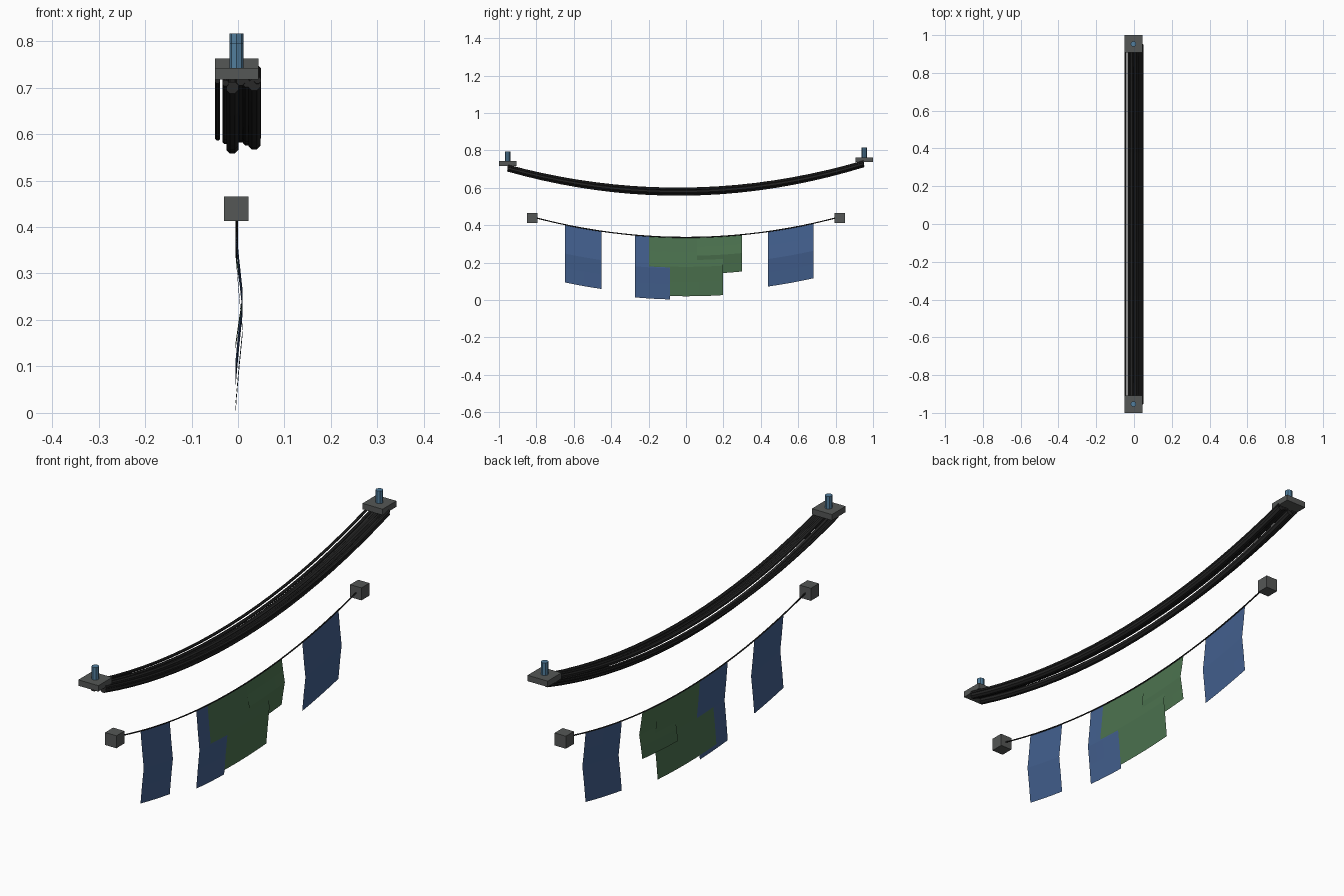
import bpy, bmesh, math
from mathutils import Vector

if "Cube" in bpy.data.objects:
    bpy.data.objects.remove(bpy.data.objects["Cube"])


def material(name, rgb):
    m = bpy.data.materials.new(name)
    m.diffuse_color = (*rgb, 1)
    m.use_nodes = True
    m.node_tree.nodes["Principled BSDF"].inputs["Base Color"].default_value = m.diffuse_color
    return m


BLACK = material("cable black", (0.018, 0.018, 0.018))
GREY = material("metal grey", (0.09, 0.095, 0.093))
STEEL = material("steel blue", (0.085, 0.21, 0.34))
BLUE = material("cloth blue", (0.055, 0.115, 0.27))
GREEN = material("cloth green", (0.072, 0.17, 0.078))
CX = -0.003


def finish(name, bm, mat):
    me = bpy.data.meshes.new(name)
    bm.to_mesh(me)
    bm.free()
    me.materials.append(mat)
    ob = bpy.data.objects.new(name, me)
    bpy.context.collection.objects.link(ob)
    return ob


def box(name, lo, hi, mat):
    bm = bmesh.new()
    bmesh.ops.create_cube(bm, size=1)
    for v in bm.verts:
        v.co = Vector([(l + h) / 2 + c * (h - l) for l, h, c in zip(lo, hi, v.co)])
    finish(name, bm, mat)


def rod(name, y, z0, z1):
    bm = bmesh.new()
    bmesh.ops.create_cone(bm, cap_ends=True, segments=8, radius1=0.015,
                          radius2=0.015, depth=z1 - z0)
    bmesh.ops.translate(bm, verts=bm.verts, vec=(CX, y, (z0 + z1) / 2))
    finish(name, bm, STEEL)


def sag(t, z0, z1, drop):
    return z0 + (z1 - z0) * t - 4 * drop * t * (1 - t)


def tube(name, x, y0, y1, z0, z1, drop, radius, sides=8, steps=20):
    """Round strand hanging along y."""
    bm = bmesh.new()
    rings = []
    for i in range(steps + 1):
        t = i / steps
        y, z = y0 + (y1 - y0) * t, sag(t, z0, z1, drop)
        slope = ((z1 - z0) - 4 * drop * (1 - 2 * t)) / (y1 - y0)
        up = Vector((0, -slope, 1)).normalized()
        ring = []
        for k in range(sides):
            a = 2 * math.pi * (k + 0.5) / sides
            ring.append(bm.verts.new(Vector((x, y, z)) + radius *
                                     (math.cos(a) * Vector((1, 0, 0)) + math.sin(a) * up)))
        rings.append(ring)
    for a, b in zip(rings, rings[1:]):
        for k in range(sides):
            j = (k + 1) % sides
            bm.faces.new((a[k], a[j], b[j], b[k]))
    bm.faces.new(rings[0])
    bm.faces.new(rings[-1])
    bmesh.ops.recalc_face_normals(bm, faces=bm.faces)
    finish(name, bm, BLACK)


# Upper anchors: plate and bolt at each end
for side, s, z in (("front", -1, 0.717), ("back", 1, 0.738)):
    ys = sorted((s, s * 0.907))
    box(side + "_plate", (-0.05, ys[0], z), (0.044, ys[1], z + 0.025), GREY)
    rod(side + "_bolt", s * 0.953, z + 0.02, z + 0.078)

# Cable bundle: x, radius, height of the strand centre at mid span
strands = [(-0.044, 0.006, 0.592), (-0.027, 0.007, 0.585), (-0.012, 0.014, 0.571),
           (0.006, 0.010, 0.591), (0.019, 0.009, 0.584), (0.035, 0.014, 0.580),
           (0.042, 0.008, 0.594)]
for i, (x, r, zm) in enumerate(strands):
    z0 = 0.709 + (zm - 0.584) * 0.7
    z1 = z0 + 0.023
    tube(f"cable_{i + 1}", x, -0.953, 0.95, z0, z1, (z0 + z1) / 2 - zm, r)

# Clothesline with end blocks
LINE_Z, LINE_DROP, LINE_Y = 0.444, 0.109, 0.82
tube("clothesline", CX, -LINE_Y, LINE_Y, LINE_Z, LINE_Z, LINE_DROP, 0.003, 6, 24)
for side, s in (("front", -1), ("back", 1)):
    box(side + "_block", (-0.03, s * 0.822 - 0.027, 0.413),
        (0.023, s * 0.822 + 0.027, 0.466), GREY)


def cloth(name, y0, y1, height, mat, cols=4):
    """Hanging sheet with one soft fold across its middle."""
    bm = bmesh.new()
    rows = [(0, -0.005), (0.25, 0.002), (0.5, 0.010), (0.75, 0.002), (1, -0.005)]
    grid = []
    for f, x in rows:
        row = []
        for i in range(cols + 1):
            y = y0 + (y1 - y0) * i / cols
            top = sag((y + LINE_Y) / (2 * LINE_Y), LINE_Z, LINE_Z, LINE_DROP)
            row.append(bm.verts.new((x, y, top - f * height)))
        grid.append(row)
    for a, b in zip(grid, grid[1:]):
        for i in range(cols):
            bm.faces.new((a[i], b[i], b[i + 1], a[i + 1]))
    finish(name, bm, mat)


# Hanging cloths
cloth("front_cloth", -0.647, -0.451, 0.309, BLUE)
cloth("middle_cloth", -0.273, -0.086, 0.333, BLUE)
cloth("wide_cloth", -0.197, 0.197, 0.315, GREEN, 6)
cloth("short_cloth", 0.06, 0.30, 0.197, GREEN)
cloth("back_cloth", 0.438, 0.681, 0.294, BLUE)
